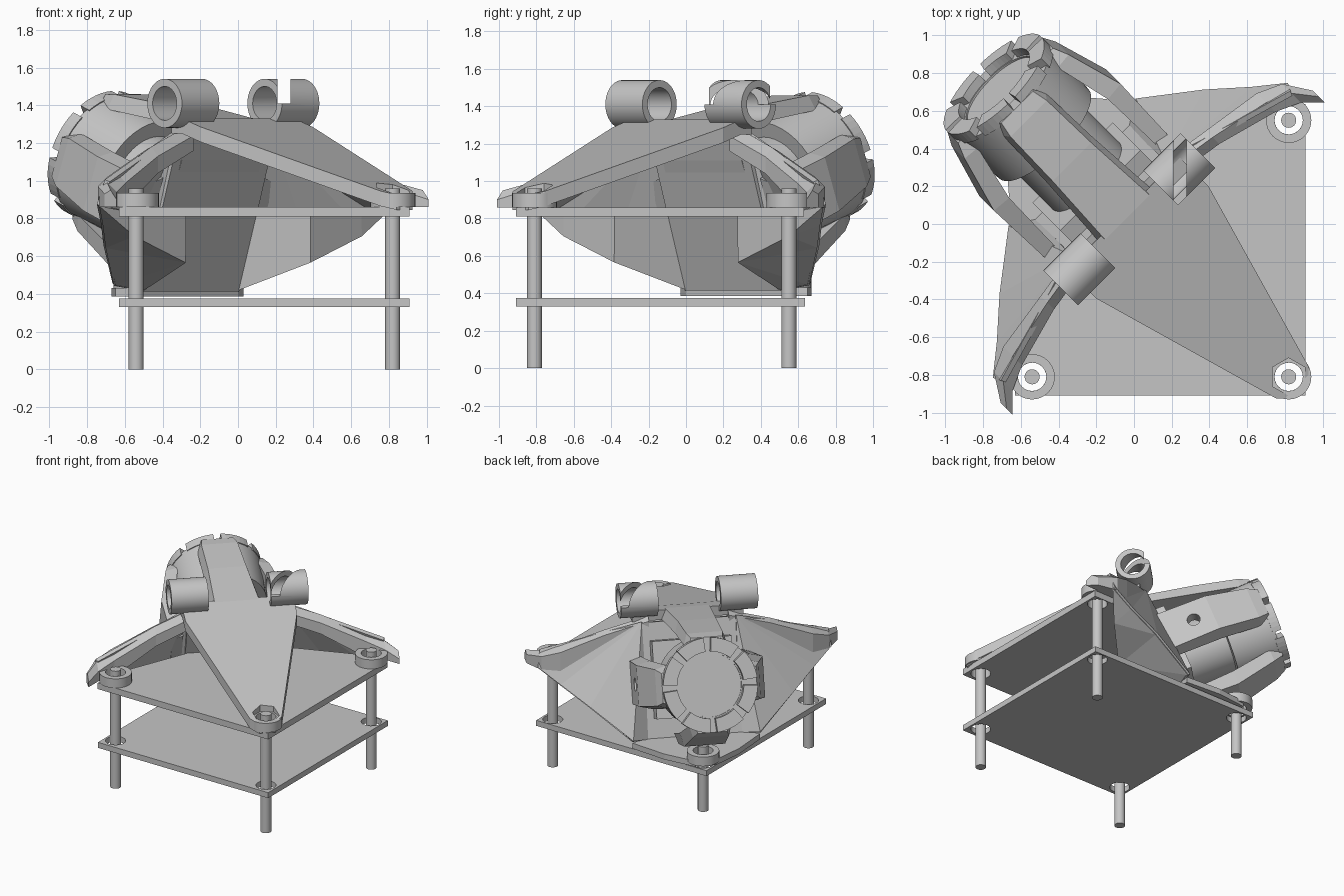
import bpy, bmesh, math
from mathutils import Matrix

cube = bpy.data.objects.get("Cube")
if cube:
    bpy.data.objects.remove(cube, do_unlink=True)

grey = bpy.data.materials.new("light_grey")
grey.use_nodes = True
grey.diffuse_color = (0.56, 0.56, 0.56, 1)
grey.node_tree.nodes["Principled BSDF"].inputs["Base Color"].default_value = grey.diffuse_color

# Diagonal frame: x across, y toward the lens; lens frame: y along the tilted barrel
DIAG = Matrix.Rotation(math.radians(45), 4, 'Z')
LENS = DIAG @ Matrix.Translation((0, 1.05, 1.145)) @ Matrix.Rotation(math.radians(21), 4, 'X')
ALONG_Y = Matrix.Rotation(math.radians(90), 4, 'X')
ALONG_X = Matrix.Rotation(math.radians(90), 4, 'Y')


def finish(name, bm, matrix=Matrix(), smooth=False):
    bmesh.ops.recalc_face_normals(bm, faces=bm.faces)
    me = bpy.data.meshes.new(name)
    bm.to_mesh(me)
    bm.free()
    me.materials.append(grey)
    ob = bpy.data.objects.new(name, me)
    bpy.context.collection.objects.link(ob)
    ob.matrix_world = matrix
    if smooth:
        bpy.ops.object.select_all(action='DESELECT')
        ob.select_set(True)
        bpy.context.view_layer.objects.active = ob
        bpy.ops.object.shade_smooth_by_angle(angle=math.radians(35))
    return ob


def loft(name, sections, matrix=Matrix()):
    """Skin matching closed sections and cap both ends."""
    bm = bmesh.new()
    rings = [[bm.verts.new(p) for p in s] for s in sections]
    n = len(rings[0])
    for a, b in zip(rings, rings[1:]):
        for i in range(n):
            j = (i + 1) % n
            bm.faces.new((a[i], a[j], b[j], b[i]))
    bm.faces.new(rings[0])
    bm.faces.new(rings[-1])
    return finish(name, bm, matrix)


def prism(name, outline, z0, z1, matrix=Matrix()):
    return loft(name, [[(x, y, z) for x, y in outline] for z in (z0, z1)], matrix)


def box(name, lo, hi, matrix=Matrix()):
    base = [(lo[0], lo[1]), (hi[0], lo[1]), (hi[0], hi[1]), (lo[0], hi[1])]
    return prism(name, base, lo[2], hi[2], matrix)


def cylinder(name, r, depth, matrix, sides=32, smooth=True):
    bm = bmesh.new()
    bmesh.ops.create_cone(bm, cap_ends=True, segments=sides, radius1=r, radius2=r, depth=depth)
    return finish(name, bm, matrix, smooth)


def tube(name, profile, matrix, sides=40):
    """Turn a closed (radius, height) profile about z."""
    bm = bmesh.new()
    rings = []
    for k in range(sides):
        a = math.tau * k / sides
        rings.append([bm.verts.new((r * math.cos(a), r * math.sin(a), h)) for r, h in profile])
    n = len(profile)
    for k in range(sides):
        a, b = rings[k], rings[(k + 1) % sides]
        for i in range(n):
            bm.faces.new((a[i], a[(i + 1) % n], b[(i + 1) % n], b[i]))
    return finish(name, bm, matrix, True)


def sheet(name, points, faces, thick, matrix=DIAG):
    bm = bmesh.new()
    vs = [bm.verts.new(p) for p in points]
    for f in faces:
        bm.faces.new([vs[i] for i in f])
    ob = finish(name, bm, matrix)
    mod = ob.modifiers.new("thickness", 'SOLIDIFY')
    mod.thickness = thick
    mod.offset = 0
    return ob


def cut(ob, cutter):
    cutter.hide_render = True
    cutter.hide_viewport = True
    mod = ob.modifiers.new("cut", 'BOOLEAN')
    mod.operation = 'DIFFERENCE'
    mod.solver = 'EXACT'
    mod.object = cutter


# Circuit plates with clearance holes; the upper one stops at the mask
corners = {"front_right": (-.54, -.81), "front_left": (.82, -.81),
           "back_left": (.82, .55), "back_right": (-.54, .55)}
lower = box("lower_plate", (-.63, -.91, .33), (.91, .635, .375))
upper = prism("upper_plate", [(0, -1.287), (1.09, -.197), (.95, -.06), (.35, .2),
                              (-.35, .2), (-.95, -.06), (-1.09, -.197)], .81, .86, DIAG)

# Standoffs and mounting collars
for key, (x, y) in corners.items():
    short = key == "back_right"
    top = .53 if short else .96
    cylinder("standoff_" + key, .04, top, Matrix.Translation((x, y, top / 2)), 24)
    hole = cylinder("hole_cutter_" + key, .075, 2, Matrix.Translation((x, y, .9)), 24)
    cut(lower, hole)
    if not short:
        cut(upper, hole)
    tube("collar_" + key, [(.075, 0), (.12, 0), (.12, .075), (.075, .075)],
         Matrix.Translation((x, y, .41 if short else .86)), 32)

# Sloping hood with a hexagonal pocket at its tip
outline = [(-.42, .08, 1.33), (.42, .08, 1.33), (.42, 0, 1.33), (.42, -.14, 1.285),
           (.12, -1.19, .945), (.06, -1.25, .925), (-.06, -1.25, .925), (-.12, -1.19, .945),
           (-.42, -.14, 1.285), (-.42, 0, 1.33)]
hood = loft("hood", [outline, [(x, y, z - .08) for x, y, z in outline]], DIAG)
x, y = corners["front_left"]
cut(hood, cylinder("pocket_cutter", .1, 2, Matrix.Translation((x, y, 1)), 6, False))

# Face mask: tilted centre panel, side wings, bottom lip
sheet("centre_panel", [(-.36, .1, 1.25), (.36, .1, 1.25), (.36, .37, .42), (-.36, .37, .42)],
      [(0, 1, 2, 3)], .04)
for side, m in (("left", 1), ("right", -1)):
    wing = [(.35, .11, 1.26), (.35, .37, .42), (.48, .45, .45), (.76, .23, .65),
            (.95, .06, .77), (1.1, -.06, .87), (1.08, -.1, 1.0)]
    sheet("wing_" + side, [(m * x, y, z) for x, y, z in wing],
          [(0, 1, 2), (0, 2, 3), (0, 3, 4), (0, 4, 5, 6)], .03)
    # Boxed-in underside behind the wing, below the upper plate
    back = wing[1:6] + [(.47, -.07, .57), (.85, -.07, .71),
                        (.47, -.07, .83), (.85, -.07, .83), (.36, .23, .83)]
    sheet("wing_underside_" + side, [(m * x, y, z) for x, y, z in back],
          [(0, 5, 1), (1, 5, 2), (2, 5, 6), (2, 6, 3), (3, 6, 4),
           (0, 9, 7, 5), (5, 7, 8, 6), (6, 8, 4)], .015)
    # Tapered arm along the wing's upper edge, hooking round the collar
    spine = [(.3, .03, .13, 1.16, 1.29), (.62, -.02, .08, 1.04, 1.18),
             (.95, -.11, .03, .86, 1.04), (1.08, -.17, -.03, .86, .99),
             (1.17, -.26, -.17, .86, .95)]
    loft("wing_arm_" + side,
         [[(m * v, a, lo), (m * v, b, lo), (m * v, b, hi - .02), (m * v, (a + b) / 2, hi),
           (m * v, a, hi - .05)] for v, a, b, lo, hi in spine], DIAG)
    # Antenna holder tube on top
    place = Matrix.Translation((m * .375, .035, 1.41)) @ ALONG_X
    holder = tube("antenna_holder_" + side,
                  [(.09, -.14), (.13, -.14), (.13, .14), (.09, .14)], DIAG @ place)
    if m > 0:
        slit = Matrix.Translation((.38, .035, 1.5)) @ Matrix.Rotation(math.radians(-45), 4, 'Z')
        cut(holder, box("slit_cutter", (-.035, -.3, -.09), (.035, .3, .1), DIAG @ slit))

lip = [(-.36, .36), (.36, .36), (.48, .44), (.28, .67), (.08, .83), (-.08, .83), (-.28, .67), (-.48, .44)]
lip_plate = prism("bottom_lip", lip, .385, .43, DIAG)
x, y = corners["back_right"]
cut(lip_plate, cylinder("lip_hole_cutter", .075, 1, Matrix.Translation((x, y, .5)), 24))

# Camera housing and lens barrel
box("camera_housing", (-.3, -.88, -.28), (.3, -.74, .3), LENS)
cylinder("lens_barrel", .25, .7, LENS @ Matrix.Translation((0, -.41, 0)) @ ALONG_Y, 40)
tube("lens_ring", [(.24, .05), (.35, .05), (.335, .4), (.24, .4)], LENS @ ALONG_Y)

# Eight raised teeth round the ring's front
for k in range(8):
    pts = [math.radians(45 * k + 4 + d) for d in range(0, 38, 6)]
    arc = [(.355 * math.cos(a), .355 * math.sin(a)) for a in pts]
    arc += [(.25 * math.cos(a), .25 * math.sin(a)) for a in reversed(pts)]
    prism("ring_tooth_%d" % (k + 1), arc, 0, .07, LENS @ ALONG_Y)

# Four brackets joining the ring to the mask; the top one meets the hood
top_stations = [(-.92, .2, .46, .54), (-.45, .17, .37, .46), (-.13, .16, .3, .385), (-.05, .14, .28, .355)]
side_stations = [(-.86, .19, .38, .46), (-.45, .18, .37, .475), (-.13, .16, .3, .39), (-.05, .13, .28, .355)]
low_stations = [(-.72, .18, .39, .47)] + side_stations[1:]
for k, (name, stations) in enumerate((("top", top_stations), ("right", side_stations),
                                      ("bottom", low_stations), ("left", side_stations))):
    turn = LENS @ Matrix.Rotation(-math.radians(90 * k), 4, 'Y')
    bracket = loft("bracket_" + name,
                   [[(-w, s, lo), (w, s, lo), (w * .85, s, hi), (-w * .85, s, hi)]
                    for s, w, lo, hi in stations], turn)
    if k % 2:
        cut(bracket, cylinder("bracket_hole_cutter_" + name, .05, .4,
                              turn @ Matrix.Translation((0, -.6, .45)), 20))
